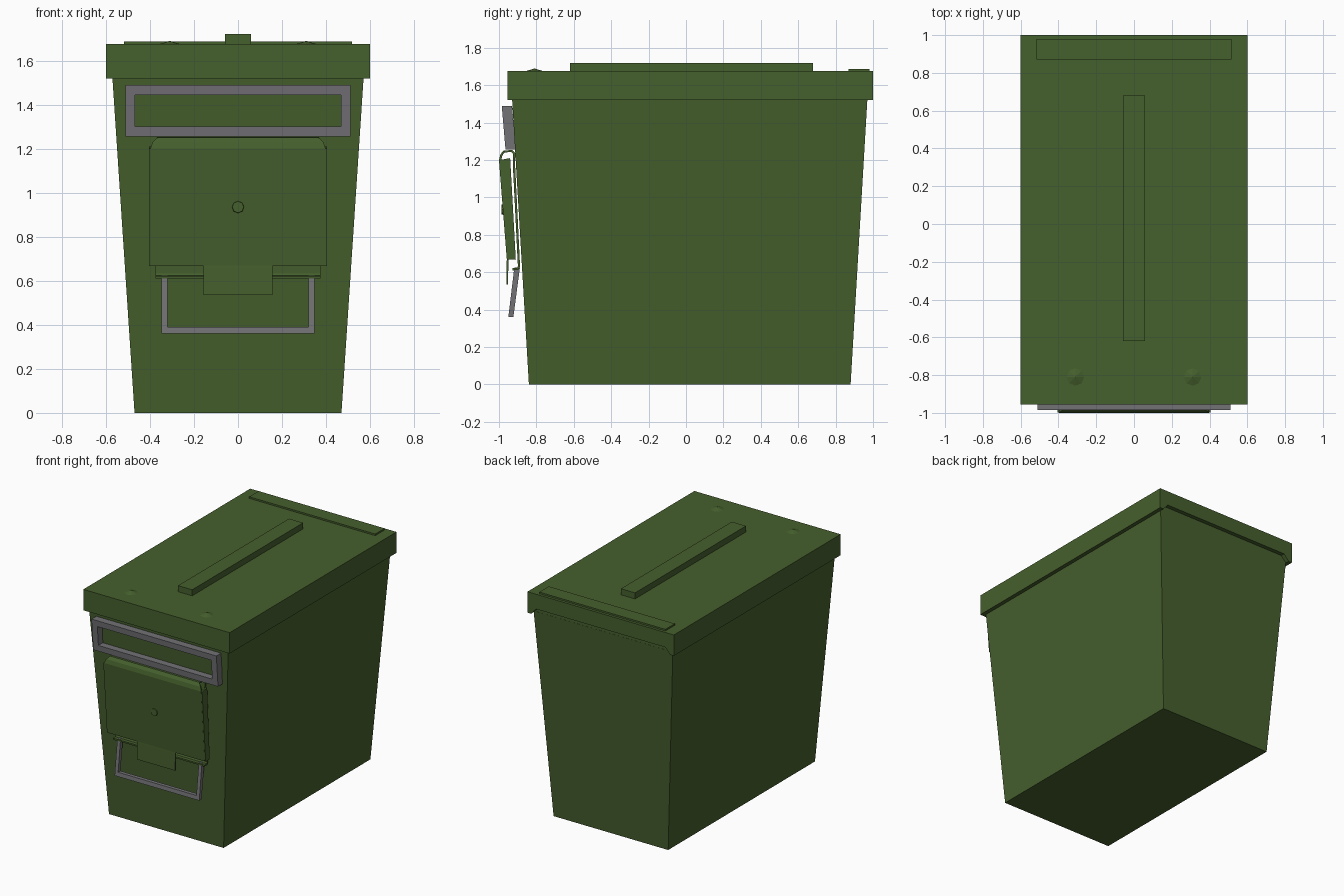
import bpy, bmesh, math
from mathutils import Matrix

if "Cube" in bpy.data.objects:
    bpy.data.objects.remove(bpy.data.objects["Cube"])


def material(name, rgb):
    m = bpy.data.materials.new(name)
    m.diffuse_color = (*rgb, 1)
    m.use_nodes = True
    m.node_tree.nodes["Principled BSDF"].inputs["Base Color"].default_value = m.diffuse_color
    return m


GREEN = material("olive green", (0.060, 0.115, 0.026))
GREY = material("steel grey", (0.170, 0.165, 0.178))


def finish(name, bm, mat):
    bmesh.ops.recalc_face_normals(bm, faces=bm.faces[:])
    mesh = bpy.data.meshes.new(name)
    bm.to_mesh(mesh)
    bm.free()
    mesh.materials.append(mat)
    ob = bpy.data.objects.new(name, mesh)
    bpy.context.collection.objects.link(ob)
    return ob


def add_block(bm, x0, x1, low, high):
    """Box between two levels; each level is (z, y0, y1), x0/x1 are (low, high) pairs."""
    rings = []
    for i, (z, y0, y1) in enumerate((low, high)):
        rings.append([bm.verts.new(p) for p in
                      ((x0[i], y0, z), (x1[i], y0, z), (x1[i], y1, z), (x0[i], y1, z))])
    a, b = rings
    bm.faces.new(a)
    bm.faces.new(b)
    for i in range(4):
        j = (i + 1) % 4
        bm.faces.new((a[i], a[j], b[j], b[i]))


def block(name, w0, w1, low, high, mat=GREEN):
    bm = bmesh.new()
    add_block(bm, (-w0, -w1), (w0, w1), low, high)
    return finish(name, bm, mat)


def extrude(name, pts, offset, mat=GREEN):
    """Flat polygon pushed along an offset vector."""
    bm = bmesh.new()
    f = bm.faces.new([bm.verts.new(p) for p in pts])
    new = bmesh.ops.extrude_face_region(bm, geom=[f])["geom"]
    bmesh.ops.translate(bm, vec=offset, verts=[v for v in new if isinstance(v, bmesh.types.BMVert)])
    return finish(name, bm, mat)


def frame(name, w, bar, low, high, rail, closed=True):
    """Leaning rectangular wire frame made of two posts and one or two rails."""
    def at(z):
        t = (z - low[0]) / (high[0] - low[0])
        return (z, low[1] + t * (high[1] - low[1]), low[2] + t * (high[2] - low[2]))
    bm = bmesh.new()
    for s in (-1, 1):
        a, b = sorted((s * w, s * (w - bar)))
        add_block(bm, (a, a), (b, b), low, high)
    i = w - bar
    add_block(bm, (-i, -i), (i, i), low, at(low[0] + rail))
    if closed:
        add_block(bm, (-i, -i), (i, i), at(high[0] - rail), high)
    return finish(name, bm, GREY)


def sheet(name, path, thickness=0.012):
    """Bent sheet metal: path of (y, z, half width), given thickness."""
    bm = bmesh.new()
    rows = [(bm.verts.new((-w, y, z)), bm.verts.new((w, y, z))) for y, z, w in path]
    for a, b in zip(rows, rows[1:]):
        bm.faces.new((a[0], a[1], b[1], b[0]))
    ob = finish(name, bm, GREEN)
    mod = ob.modifiers.new("thickness", 'SOLIDIFY')
    mod.thickness, mod.offset = thickness, 0
    return ob


# Tapered can body
block("can_body", 0.47, 0.571, (0, -0.84, 0.88), (1.53, -0.93, 0.97))

# Lid, with a notched rear lip
block("lid", 0.60, 0.60, (1.52, -0.955, 0.969), (1.675, -0.955, 0.969))
lip = [(-0.6, 1.675), (-0.6, 1.52), (-0.57, 1.52), (-0.53, 1.565),
       (0.53, 1.565), (0.57, 1.52), (0.6, 1.52), (0.6, 1.675)]
extrude("lid_rear_lip", [(x, 1.0, z) for x, z in lip], (0, -0.031, 0))

# Lid fittings: carry handle, hinge plate, bumps
block("carry_handle", 0.058, 0.058, (1.67, -0.62, 0.68), (1.72, -0.62, 0.68))
block("hinge_plate", 0.517, 0.517, (1.67, 0.87, 0.98), (1.687, 0.87, 0.98))
for side, x in (("left", -0.31), ("right", 0.31)):
    bm = bmesh.new()
    bmesh.ops.create_cone(bm, cap_ends=True, segments=8, radius1=0.062, radius2=0, depth=0.02,
                          matrix=Matrix.Translation((x, -0.81, 1.68)))
    finish(f"lid_bump_{side}", bm, GREEN)

# Steel wire frames at the front
frame("upper_bail", 0.512, 0.045, (1.255, -0.965, -0.91), (1.49, -0.985, -0.93), 0.045)
frame("lower_bail", 0.347, 0.026, (0.36, -0.95, -0.923), (0.625, -0.918, -0.888), 0.03, False)

# Latch: front sheet curling over the top into a back plate
sheet("latch_plate", [(-0.952, 0.668, 0.398), (-0.994, 1.20, 0.398), (-0.987, 1.228, 0.388),
                      (-0.972, 1.246, 0.365), (-0.93, 1.248, 0.365), (-0.918, 1.235, 0.375),
                      (-0.920, 1.18, 0.375), (-0.893, 0.632, 0.375), (-0.900, 0.618, 0.375),
                      (-0.927, 0.616, 0.375)])
sheet("latch_tongue", [(-0.953, 0.68, 0.157), (-0.954, 0.66, 0.157), (-0.956, 0.535, 0.157)], 0.009)
for side, s in (("left", -1), ("right", 1)):
    flange = [(-0.999, 1.20), (-0.94, 1.21), (-0.91, 0.667), (-0.957, 0.667)]
    extrude(f"latch_flange_{side}", [(s * 0.393, y, z) for y, z in flange], (s * 0.012, 0, 0))

# Latch rivet
bm = bmesh.new()
bmesh.ops.create_cone(bm, cap_ends=True, segments=8, radius1=0.03, radius2=0.026, depth=0.02,
                      matrix=Matrix.Translation((0, -0.976, 0.935)) @ Matrix.Rotation(math.pi / 2, 4, 'X'))
finish("latch_rivet", bm, GREEN)
